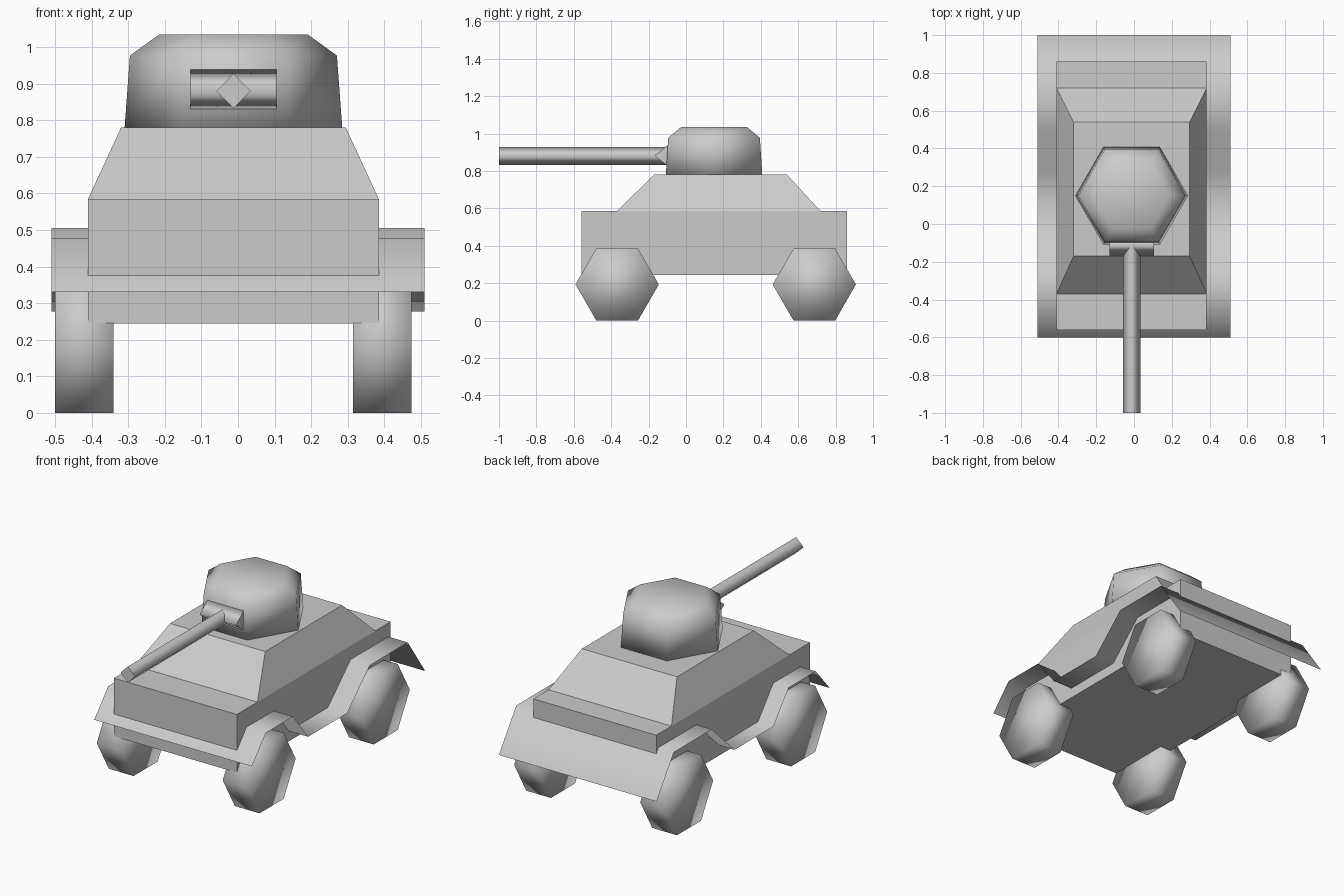
import bpy, bmesh, math
from mathutils import Vector

if "Cube" in bpy.data.objects:
    bpy.data.objects.remove(bpy.data.objects["Cube"])

CX = -0.0125  # centre line of the hull

grey = bpy.data.materials.new("plain grey")
grey.diffuse_color = (0.6, 0.6, 0.6, 1)
grey.use_nodes = True
grey.node_tree.nodes["Principled BSDF"].inputs["Base Color"].default_value = grey.diffuse_color


def loft(name, rings, smooth_sides=False, smooth_caps=False, caps=True):
    """Skin a list of equal-length closed rings of points and cap the ends."""
    bm = bmesh.new()
    vs = [[bm.verts.new(p) for p in ring] for ring in rings]
    n = len(rings[0])
    for a, b in zip(vs, vs[1:]):
        for i in range(n):
            j = (i + 1) % n
            bm.faces.new((a[i], a[j], b[j], b[i])).smooth = smooth_sides
    if caps:
        for ring in (vs[0], vs[-1]):
            bm.faces.new(ring).smooth = smooth_caps
    bmesh.ops.recalc_face_normals(bm, faces=bm.faces)
    return finish(name, bm)


def finish(name, bm):
    me = bpy.data.meshes.new(name)
    bm.to_mesh(me)
    bm.free()
    me.materials.append(grey)
    ob = bpy.data.objects.new(name, me)
    bpy.context.collection.objects.link(ob)
    return ob


def rect(x0, x1, y0, y1, z):
    return [(x0, y0, z), (x1, y0, z), (x1, y1, z), (x0, y1, z)]


def polygon(n, r, start=0.0):
    return [(r * math.cos(start + math.tau * i / n),
             r * math.sin(start + math.tau * i / n)) for i in range(n)]


# Hull box and the sloped upper body
loft("hull", [rect(-0.41, 0.385, -0.56, 0.86, 0.245),
              rect(-0.41, 0.385, -0.56, 0.86, 0.585)])
loft("upper_body", [rect(-0.41, 0.385, -0.37, 0.72, 0.585),
                    rect(-0.32, 0.295, -0.17, 0.54, 0.78)])

# Turret: tapered hexagon with a bevelled roof
loft("turret", [[(CX + x, 0.15 + y, z) for x, y in polygon(6, r)]
                for r, z in ((0.2975, 0.78), (0.283, 0.977), (0.203, 1.035))],
     True, True)

# Gun mantlet: wedge across the turret front
wedge = [(-0.09, 0.82), (-0.168, 0.8825), (-0.09, 0.945)]
loft("gun_mantlet", [[(x, y, z) for y, z in wedge] for x in (-0.13, 0.105)], True)

# Four-sided gun barrel
loft("gun_barrel", [[(CX + x, y, 0.88 + z) for x, z in polygon(4, 0.047)]
                    for y in (-1.0, -0.1)], True)

# Hexagonal wheels
for side, x in (("left", CX - 0.4075), ("right", CX + 0.4075)):
    for end, y in (("front", -0.368), ("rear", 0.686)):
        loft(f"{end}_{side}_wheel",
             [[(x + dx, y + py, 0.193 + pz) for py, pz in polygon(6, 0.2225)]
              for dx in (-0.08, 0.08)], True, True)

# Mudguard: one thin full-width sheet bent over both axles
profile = [(-0.60, 0.33), (-0.47, 0.477), (-0.22, 0.477), (-0.08, 0.305),
           (0.28, 0.305), (0.49, 0.505), (0.84, 0.505), (1.0, 0.277)]
bm = bmesh.new()
pairs = [[bm.verts.new((x, y, z)) for x in (-0.51, 0.51)] for y, z in profile]
for (a, b), (c, d) in zip(pairs, pairs[1:]):
    bm.faces.new((a, b, d, c)).smooth = True
finish("mudguard", bm)
